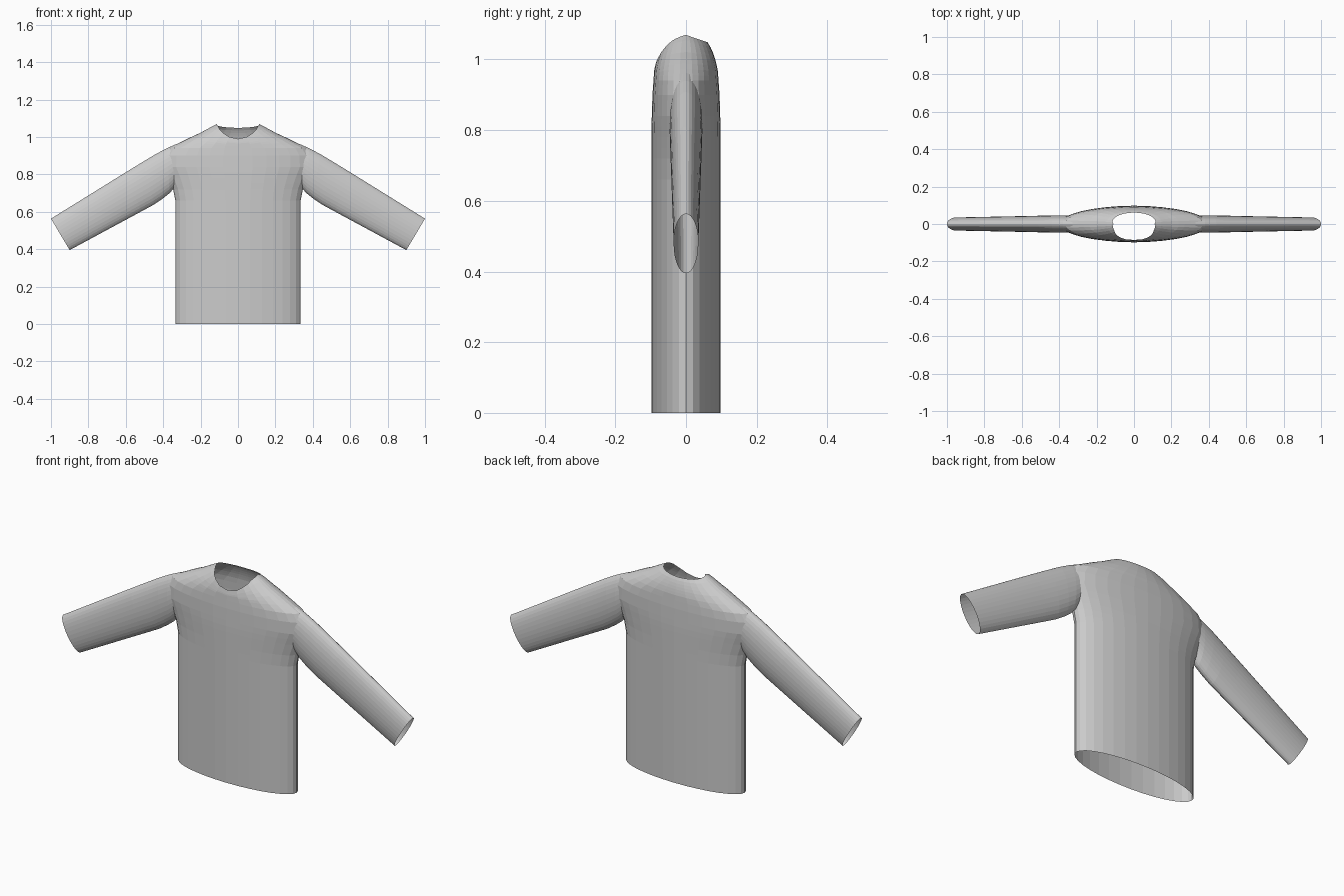
import bpy
import bmesh
from math import sin, cos, pi, degrees, asin

cube = bpy.data.objects.get("Cube")
if cube:
    bpy.data.objects.remove(cube, do_unlink=True)

# One plain cloth colour
cloth = bpy.data.materials.new("light grey cloth")
cloth.use_nodes = True
grey = (0.6, 0.6, 0.6, 1)
cloth.diffuse_color = grey
cloth.node_tree.nodes["Principled BSDF"].inputs["Base Color"].default_value = grey

SEGS = 32


def lookup(table, t):
    """Linear interpolation in a list of (position, value) pairs."""
    if t <= table[0][0]:
        return table[0][1]
    for (a, u), (b, v) in zip(table, table[1:]):
        if t <= b:
            return u + (v - u) * (t - a) / (b - a)
    return table[-1][1]


def loft(name, rings):
    """Open tube of cloth through a list of rings."""
    bm = bmesh.new()
    rows = [[bm.verts.new(p) for p in ring] for ring in rings]
    for low, high in zip(rows, rows[1:]):
        for i in range(SEGS):
            j = (i + 1) % SEGS
            bm.faces.new((low[i], low[j], high[j], high[i]))
    bmesh.ops.recalc_face_normals(bm, faces=bm.faces)
    mesh = bpy.data.meshes.new(name)
    bm.to_mesh(mesh)
    bm.free()
    mesh.materials.append(cloth)
    obj = bpy.data.objects.new(name, mesh)
    bpy.context.collection.objects.link(obj)
    return obj


# Torso: half width and half depth by height
width = [(0, .335), (.66, .335), (.72, .347), (.78, .37), (.84, .398), (.9, .395),
         (.94, .37), (.97, .31), (1.0, .25), (1.02, .205), (1.05, .15), (1.07, .11)]
depth = [(0, .098), (.8, .098), (.9, .095), (.97, .09), (1.0, .083), (1.02, .076),
         (1.04, .067), (1.05, .06), (1.06, .05), (1.07, .04)]
# Neckline height by angle away from the shoulder, scooped lower in front
neck_front = [(0, 1.07), (30, 1.062), (48, 1.05), (68, 1.02), (79, 1.0), (90, .99)]
neck_back = [(0, 1.07), (40, 1.058), (60, 1.052), (90, 1.048)]


def torso_ring(level, share=None):
    ring = []
    for i in range(SEGS):
        a = 2 * pi * i / SEGS
        z = level
        if share is not None:
            tilt = degrees(asin(min(1, abs(sin(a)))))
            rim = lookup(neck_front if sin(a) < 0 else neck_back, tilt)
            z = level + (rim - level) * share
        ring.append((lookup(width, z) * cos(a), lookup(depth, z) * sin(a), z))
    return ring


levels = [0, .66, .69, .72, .75, .78, .81, .84, .87, .9, .92, .94]
rings = [torso_ring(z) for z in levels]
rings += [torso_ring(.94, k / 8) for k in range(1, 9)]
loft("torso", rings)

# Sleeves: upper edge, lower edge and half depth at each ring
sleeve = [((.33, .962), (.335, .735), .044), ((.38, .94), (.365, .70), .046),
          ((.44, .908), (.40, .672), .046), ((.51, .866), (.45, .638), .045),
          ((.60, .811), (.52, .60), .043), ((1.0, .563), (.90, .395), .035)]


def sleeve_ring(side, top, bottom, half):
    ring = []
    for i in range(SEGS):
        a = 2 * pi * i / SEGS
        k = (1 + cos(a)) / 2
        x = bottom[0] + (top[0] - bottom[0]) * k
        z = bottom[1] + (top[1] - bottom[1]) * k
        ring.append((side * x, half * sin(a), z))
    return ring


for label, side in (("left", 1), ("right", -1)):
    loft(label + "_sleeve", [sleeve_ring(side, *r) for r in sleeve])
